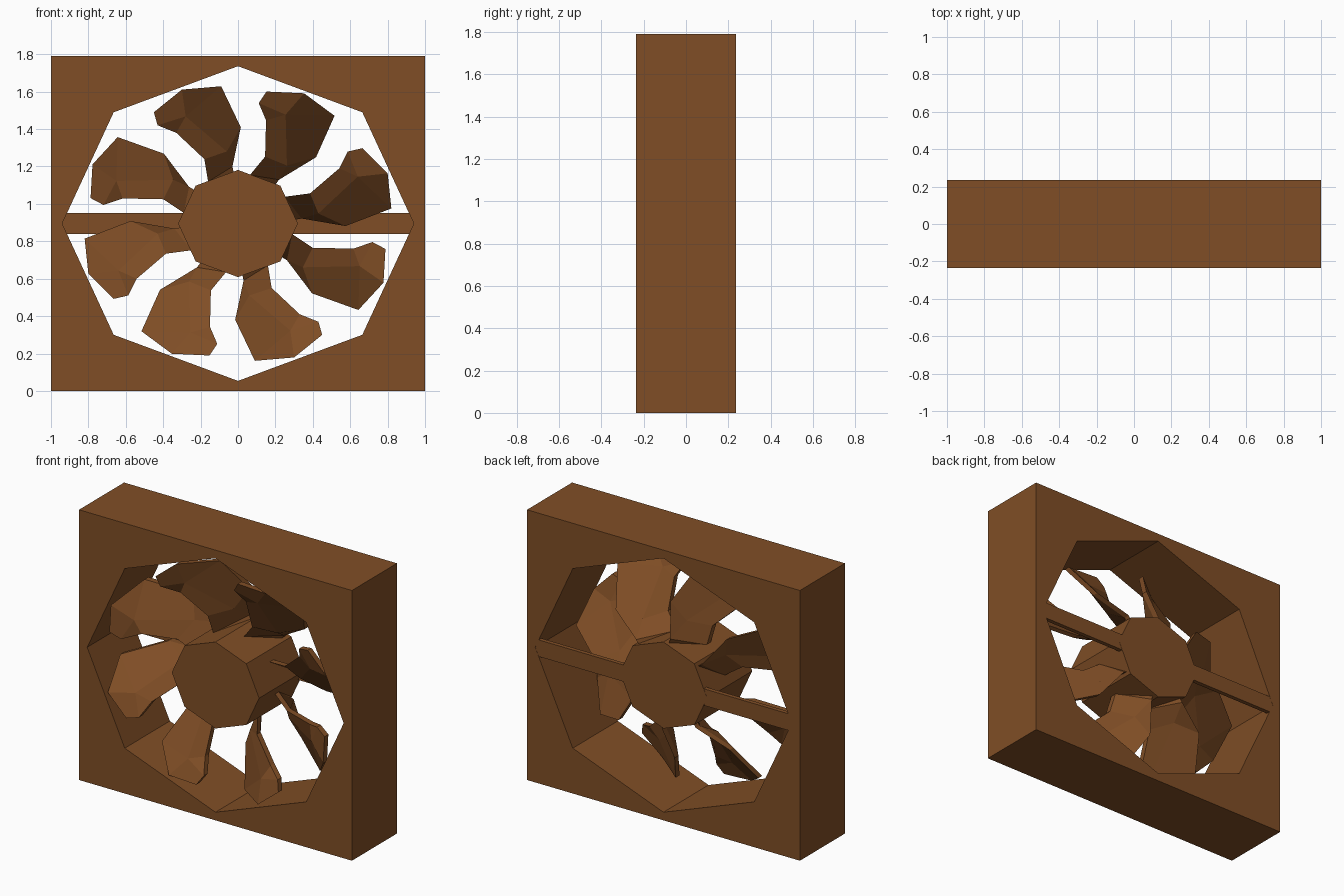
import bpy, bmesh, math

if "Cube" in bpy.data.objects:
    bpy.data.objects.remove(bpy.data.objects["Cube"])

CZ, SQ, HALF = 0.895, 0.895, 0.236   # axis height, vertical squash, half depth

wood = bpy.data.materials.new("brown")
wood.diffuse_color = (0.216, 0.076, 0.019, 1)
wood.use_nodes = True
wood.node_tree.nodes["Principled BSDF"].inputs["Base Color"].default_value = wood.diffuse_color


def make(name, bm):
    bmesh.ops.recalc_face_normals(bm, faces=bm.faces)
    me = bpy.data.meshes.new(name)
    bm.to_mesh(me)
    bm.free()
    me.materials.append(wood)
    ob = bpy.data.objects.new(name, me)
    bpy.context.collection.objects.link(ob)
    return ob


def octagon(r):
    return [(r * math.cos(i * math.pi / 4), CZ + SQ * r * math.sin(i * math.pi / 4))
            for i in range(8)]


# square housing: rings of matching points, outer box against octagonal opening
outer = [(1, CZ), (1, 2 * CZ), (0, 2 * CZ), (-1, 2 * CZ),
         (-1, CZ), (-1, 0), (0, 0), (1, 0)]
inner = octagon(0.94)
bm = bmesh.new()
rings = [[bm.verts.new((x, y, z)) for x, z in pts]
         for pts, y in ((outer, -HALF), (outer, HALF), (inner, HALF), (inner, -HALF))]
for k in range(4):
    a, b = rings[k], rings[(k + 1) % 4]
    for i in range(8):
        j = (i + 1) % 8
        bm.faces.new((a[i], a[j], b[j], b[i]))
make("housing", bm)

# octagonal hub, as deep as the housing
bm = bmesh.new()
front, back = [[bm.verts.new((x, y, z)) for x, z in octagon(0.32)] for y in (-HALF, HALF)]
bm.faces.new(front)
bm.faces.new(back)
for i in range(8):
    j = (i + 1) % 8
    bm.faces.new((front[i], front[j], back[j], back[i]))
make("hub", bm)

# flat rear strut holding the hub
bm = bmesh.new()
bmesh.ops.create_cube(bm, size=1)
for v in bm.verts:
    v.co = (v.co.x * 1.88, HALF - 0.015 + v.co.y * 0.028, CZ + v.co.z * 0.11)
make("rear_strut", bm)

# one twisted blade: sideways, depth, outward
blade = [(-.45, -.22, .665), (-.43, -.20, .587), (-.33, -.13, .542), (-.18, -.06, .385),
         (-.16, -.03, .25), (-.03, .17, .34), (.015, .10, .575), (-.09, -.06, .82),
         (-.30, -.22, .80), (-.28, -.16, .64), (-.06, .04, .43),
         (-.10, -.02, .20), (-.01, .17, .24)]
faces = [(0, 1, 9, 8), (1, 2, 9), (2, 3, 10, 9), (3, 4, 5, 10), (10, 5, 6),
         (9, 10, 6, 7), (8, 9, 7), (4, 11, 12, 5)]
for n in range(8):
    c, s = math.cos(n * math.pi / 4), math.sin(n * math.pi / 4)
    bm = bmesh.new()
    vs = [bm.verts.new((x * c + z * s, y, CZ + SQ * (z * c - x * s))) for x, y, z in blade]
    for f in faces:
        bm.faces.new([vs[i] for i in f])
    bmesh.ops.recalc_face_normals(bm, faces=bm.faces)
    # grow the thickness towards the rear so the outline stays put
    if sum(f.normal.y for f in bm.faces) > 0:
        bmesh.ops.reverse_faces(bm, faces=bm.faces)
    copy = bmesh.ops.duplicate(bm, geom=bm.faces[:])
    pairs = {v: copy["vert_map"][v] for v in vs}
    rim = [e for e in bm.edges if e.is_boundary and e.verts[0] in pairs]
    for v in pairs.values():
        v.co.y += 0.04
    for e in rim:
        a, b = e.verts
        bm.faces.new((a, b, pairs[b], pairs[a]))
    make("blade_%d" % (n + 1), bm)
